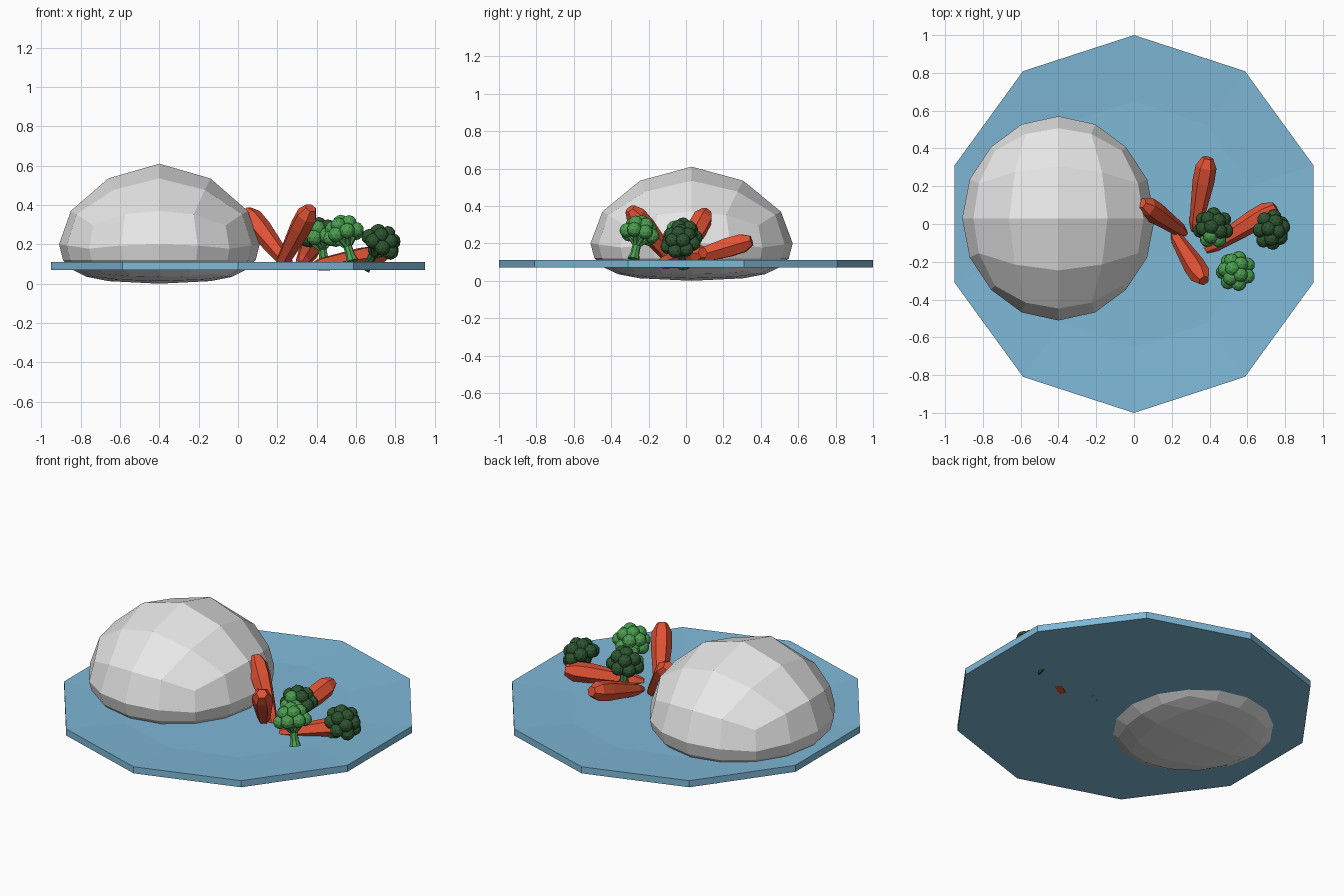
import bpy, bmesh, math
from mathutils import Vector, Matrix

if "Cube" in bpy.data.objects:
    bpy.data.objects.remove(bpy.data.objects["Cube"])


def material(name, rgb):
    m = bpy.data.materials.new(name)
    m.diffuse_color = (*rgb, 1)
    m.use_nodes = True
    m.node_tree.nodes["Principled BSDF"].inputs["Base Color"].default_value = m.diffuse_color
    return m


BLUE = material("plate blue", (0.21, 0.48, 0.68))
WHITE = material("rice white", (0.8, 0.8, 0.8))
ORANGE = material("carrot orange", (0.75, 0.085, 0.035))
GREEN = material("light green", (0.07, 0.34, 0.08))
DARK = material("dark green", (0.026, 0.09, 0.03))


def finish(bm, name, *mats):
    bmesh.ops.recalc_face_normals(bm, faces=bm.faces)
    me = bpy.data.meshes.new(name)
    bm.to_mesh(me)
    bm.free()
    for m in mats:
        me.materials.append(m)
    ob = bpy.data.objects.new(name, me)
    bpy.context.collection.objects.link(ob)
    return ob


def lathe(bm, profile, sides, matrix=Matrix(), start=0.0, mat=0):
    """Capped faceted solid from (radius, height) rings."""
    rings = [[bm.verts.new(matrix @ Vector((r * math.cos(start + math.tau * i / sides),
                                            r * math.sin(start + math.tau * i / sides), z)))
              for i in range(sides)] for r, z in profile]
    faces = [bm.faces.new(rings[0][::-1]), bm.faces.new(rings[-1])]
    for a, b in zip(rings, rings[1:]):
        for i in range(sides):
            j = (i + 1) % sides
            faces.append(bm.faces.new((a[i], a[j], b[j], b[i])))
    for f in faces:
        f.material_index = mat


def along(a, b):
    """Matrix putting local z on the line a to b, plus the line's length."""
    a, b = Vector(a), Vector(b)
    d = b - a
    return Matrix.Translation(a) @ d.to_track_quat('Z', 'Y').to_matrix().to_4x4(), d.length


# Ten-sided plate with a shallow dished centre
bm = bmesh.new()
lathe(bm, [(1, 0.07), (1, 0.11), (0.65, 0.09)], 10, start=math.pi / 2)
finish(bm, "plate", BLUE)

# Rice mound: rounded quad ball reshaped to a dome with a flattened base
RADII = [0, 0.26, 0.45, 0.51, 0.49, 0.44, 0.37, 0.26, 0]
HEIGHTS = [0.61, 0.535, 0.37, 0.2, 0.12, 0.07, 0.035, 0.013, 0.0]


def sample(table, t):
    i = min(int(t), len(table) - 2)
    return table[i] + (table[i + 1] - table[i]) * (t - i)


bm = bmesh.new()
bmesh.ops.create_cube(bm, size=2)
bmesh.ops.subdivide_edges(bm, edges=bm.edges[:], cuts=3, use_grid_fill=True)
for v in bm.verts:
    d = Vector([math.tan(c * math.pi / 4) for c in v.co]).normalized()
    t = math.acos(max(-1, min(1, d.z))) / math.pi * 8
    phi = math.atan2(d.y, d.x)
    r = sample(RADII, t)
    v.co = (-0.4 + r * math.cos(phi), 0.03 + 1.06 * r * math.sin(phi), sample(HEIGHTS, t))
finish(bm, "rice_mound", WHITE)

# Carrots: thin end first, thick end last
CARROTS = [((0.27, -0.05, 0.08), (0.04, 0.11, 0.37)),
           ((0.21, -0.05, 0.08), (0.37, -0.30, 0.385)),
           ((0.32, -0.04, 0.10), (0.39, 0.35, 0.215)),
           ((0.38, -0.14, 0.09), (0.75, 0.09, 0.15))]
for n, (a, b) in enumerate(CARROTS, 1):
    bm = bmesh.new()
    m, L = along(a, b)
    lathe(bm, [(0.018, 0), (0.036, 0.12 * L), (0.058, 0.68 * L), (0.056, 0.88 * L), (0.03, L)],
          6, m)
    finish(bm, f"carrot_{n}", ORANGE)


# Broccoli: flared stem, short branches and a cluster of florets
def broccoli(name, base, head, mats, pick):
    bm = bmesh.new()
    m, L = along(base, head)
    stem = pick(None)
    lathe(bm, [(0.034, 0), (0.024, 0.03), (0.022, 0.6 * L), (0.04, L)], 8, m, mat=stem)
    spots = [(0, 0, 0.065)]
    for count, r, z, turn in ((5, 0.048, 0.045, 0.3), (7, 0.07, 0.0, 0.0)):
        spots += [(r * math.cos(turn + math.tau * i / count),
                   r * math.sin(turn + math.tau * i / count), z) for i in range(count)]
    for s in spots:
        p = m @ Vector((s[0], s[1], s[2] + L))
        res = bmesh.ops.create_icosphere(bm, subdivisions=2, radius=0.04,
                                         matrix=Matrix.Translation(p))
        idx = pick(p - Vector(head))
        for f in {f for v in res["verts"] for f in v.link_faces}:
            f.material_index = idx
        if s[2] == 0:
            bm_m, bl = along(m @ Vector((0, 0, 0.5 * L)), p)
            lathe(bm, [(0.014, 0), (0.014, bl)], 6, bm_m, mat=stem)
    finish(bm, name, *mats)


broccoli("broccoli_front", (0.58, -0.28, 0.115), (0.54, -0.25, 0.25), [GREEN], lambda d: 0)
broccoli("broccoli_middle", (0.44, -0.03, 0.10), (0.42, -0.02, 0.235), [GREEN, DARK],
         lambda d: 0 if d is None or d.y < -0.03 else 1)
broccoli("broccoli_right", (0.64, -0.01, 0.075), (0.725, -0.03, 0.20), [DARK], lambda d: 0)
